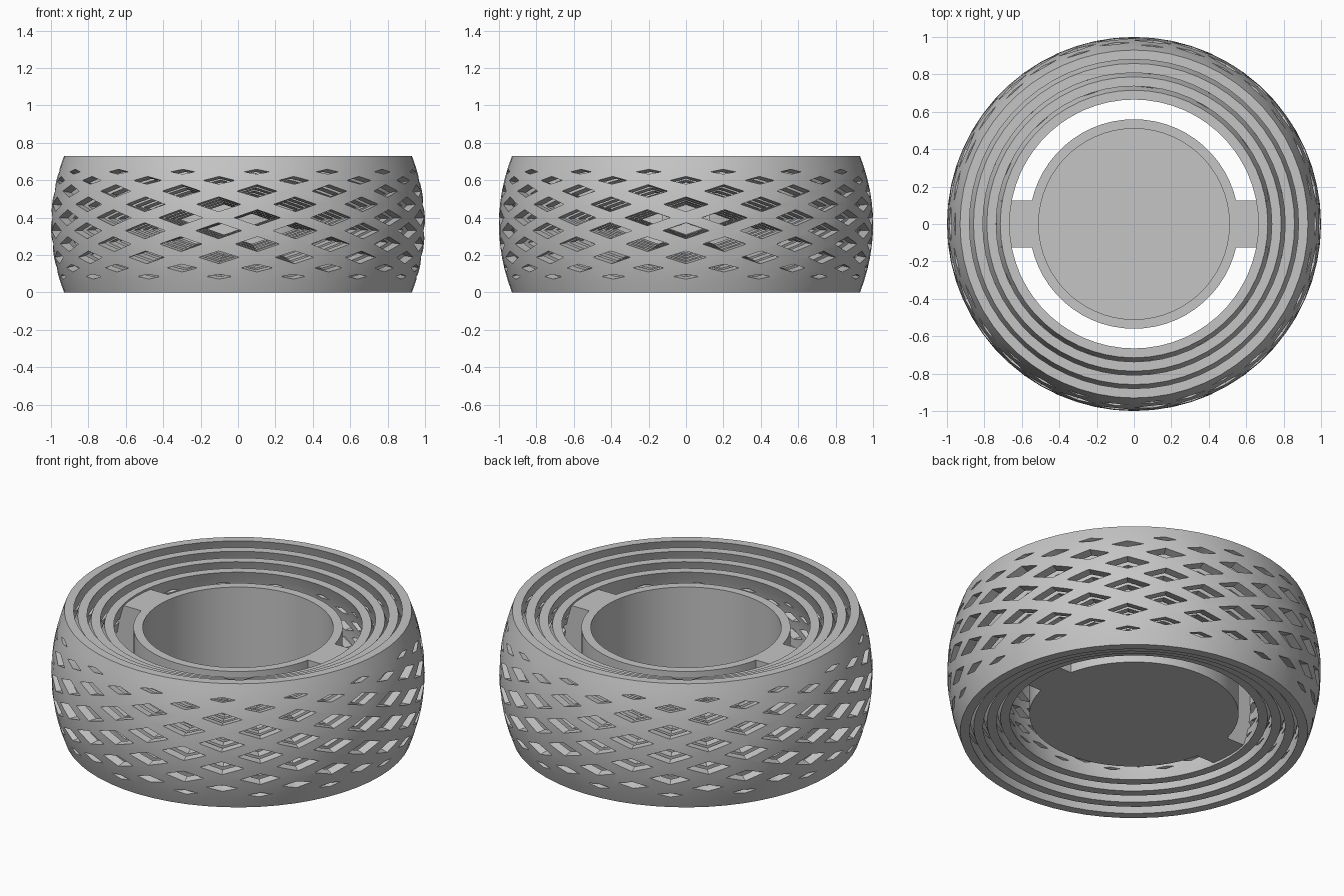
import bpy
import bmesh
from math import cos, sin, tan, pi, radians

HEIGHT = 0.73
MID = HEIGHT / 2
RIM_RADIUS = 0.93
BULGE = 0.07
WALL = 0.05
SEGMENTS = 60
PER_ROW = 15          # openings around each row

cube = bpy.data.objects.get("Cube")
if cube:
    bpy.data.objects.remove(cube, do_unlink=True)

grey = bpy.data.materials.new("plain grey")
grey.use_nodes = True
grey.diffuse_color = (0.56, 0.56, 0.56, 1)
for node in grey.node_tree.nodes:
    if node.type == "BSDF_PRINCIPLED":
        node.inputs["Base Color"].default_value = grey.diffuse_color


def make_object(name, bm):
    bmesh.ops.remove_doubles(bm, verts=bm.verts, dist=1e-5)
    bmesh.ops.recalc_face_normals(bm, faces=bm.faces)
    mesh = bpy.data.meshes.new(name)
    bm.to_mesh(mesh)
    bm.free()
    mesh.materials.append(grey)
    obj = bpy.data.objects.new(name, mesh)
    bpy.context.collection.objects.link(obj)
    return obj


def activate(obj):
    bpy.ops.object.select_all(action="DESELECT")
    obj.select_set(True)
    bpy.context.view_layer.objects.active = obj


def smooth(obj):
    activate(obj)
    bpy.ops.object.shade_smooth_by_angle(angle=radians(30))


def lathe(name, profile):
    """Turn a closed (radius, height) loop around the z axis."""
    bm = bmesh.new()
    rings = []
    for i in range(SEGMENTS):
        a = 2 * pi * i / SEGMENTS
        rings.append([bm.verts.new((r * cos(a), r * sin(a), z)) for r, z in profile])
    n = len(profile)
    for i in range(SEGMENTS):
        here, there = rings[i], rings[(i + 1) % SEGMENTS]
        for j in range(n):
            k = (j + 1) % n
            if profile[j][0] or profile[k][0]:
                bm.faces.new((here[j], there[j], there[k], here[k]))
    return make_object(name, bm)


def surface_radius(t):
    """Outer tread radius, with t from -1 at the bottom rim to 1 at the top."""
    return RIM_RADIUS + BULGE * (1 - t * t)


def barrel(scale, inset, steps=12):
    """Wall line of the tread, scaled about its centre and moved inwards."""
    ts = [2 * i / steps - 1 for i in range(steps + 1)]
    return [(surface_radius(t) * scale - inset, MID + t * MID * scale) for t in ts]


def diamond(bm, angle, offset, half_width, half_height):
    """Diamond-shaped cutter tapering to the centre of the model."""
    radius = surface_radius(offset / MID)
    loops = []
    for scale in (0.6, 1.1):
        r = radius * scale
        side = r * tan(half_width)
        loop = []
        for s, dz in ((-side, 0), (0, -half_height), (side, 0), (0, half_height)):
            x = r * cos(angle) - s * sin(angle)
            y = r * sin(angle) + s * cos(angle)
            loop.append(bm.verts.new((x, y, MID + (offset + dz) * scale)))
        loops.append(loop)
    inner, outer = loops
    bm.faces.new(inner)
    bm.faces.new(outer)
    for j in range(4):
        k = (j + 1) % 4
        bm.faces.new((inner[j], inner[k], outer[k], outer[j]))


# Staggered rows of openings: offset from mid height, half width, half height
rows = [(0.035, 0.124, 0.043), (0.107, 0.120, 0.040), (0.178, 0.110, 0.035),
        (0.235, 0.088, 0.022), (0.281, 0.072, 0.014)]
bm = bmesh.new()
for index, (offset, half_width, half_height) in enumerate(rows):
    for sign in (-1, 1):
        shifted = (index + (sign > 0)) % 2
        for i in range(PER_ROW):
            angle = 2 * pi * (i + shifted / 2) / PER_ROW
            diamond(bm, angle, sign * offset, half_width, half_height)
cutter = make_object("diamond_cutter", bm)
cutter.hide_render = True

# Four nested shells, each a smaller copy of the tread, pierced by the openings
for i in range(4):
    scale = 1 - i * 0.077
    shell = lathe(f"lattice_shell_{i + 1}", barrel(scale, 0) + barrel(scale, WALL)[::-1])
    mod = shell.modifiers.new("openings", "BOOLEAN")
    mod.operation = "DIFFERENCE"
    mod.solver = "EXACT"
    mod.object = cutter
    activate(shell)
    bpy.ops.object.modifier_apply(modifier=mod.name)
    smooth(shell)
bpy.data.objects.remove(cutter, do_unlink=True)

# Open-topped cup in the middle
BASE, RIM = 0.105, 0.63
cup = lathe("centre_cup", [(0, BASE), (0.56, BASE), (0.56, RIM),
                           (0.51, RIM), (0.51, 0.15), (0, 0.15)])
smooth(cup)

# Arms joining the cup to the innermost shell
ARM_START, ARM_END = 0.53, 0.71
for name, sign in (("left_arm", 1), ("right_arm", -1)):
    bm = bmesh.new()
    bmesh.ops.create_cube(bm, size=1)
    for v in bm.verts:
        v.co.x = sign * (ARM_END if v.co.x > 0 else ARM_START)
        v.co.y *= 0.25
        v.co.z = RIM if v.co.z > 0 else BASE
    make_object(name, bm)
